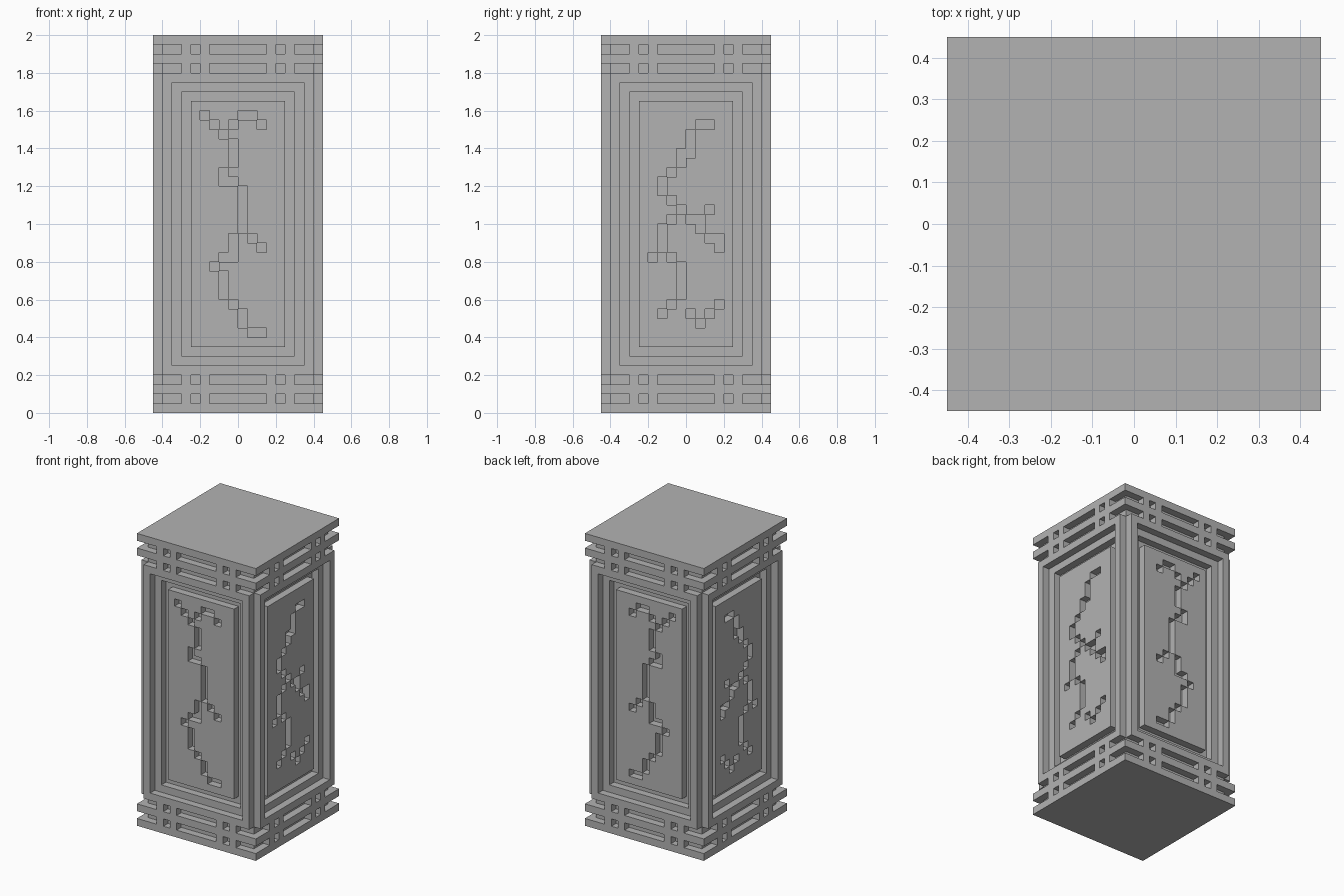
import bpy
import bmesh
from math import pi
from mathutils import Matrix, Vector

U = 0.05  # block size

if "Cube" in bpy.data.objects:
    bpy.data.objects.remove(bpy.data.objects["Cube"], do_unlink=True)

stone = bpy.data.materials.new("grey stone")
stone.use_nodes = True
GREY = (0.45, 0.45, 0.45, 1)
stone.diffuse_color = GREY
stone.node_tree.nodes["Principled BSDF"].inputs["Base Color"].default_value = GREY


def box(bm, x0, x1, y0, y1, z0, z1):
    """Add a box, its limits given in blocks."""
    lo, hi = Vector((x0, y0, z0)) * U, Vector((x1, y1, z1)) * U
    mat = Matrix.Translation((lo + hi) / 2) @ Matrix.Diagonal((*(hi - lo), 1))
    bmesh.ops.create_cube(bm, size=1, matrix=mat)


def frame(bm, half, z0, z1, y0, y1):
    """Rectangular border one block wide."""
    for s in (-half, half - 1):
        box(bm, s, s + 1, y0, y1, z0, z1)
    for z in (z0, z1 - 1):
        box(bm, 1 - half, half - 1, y0, y1, z, z + 1)


def finish(bm, name, turn=0):
    bm.transform(Matrix.Rotation(turn * pi / 2, 4, "Z"))
    mesh = bpy.data.meshes.new(name)
    bm.to_mesh(mesh)
    bm.free()
    mesh.materials.append(stone)
    bpy.context.collection.objects.link(bpy.data.objects.new(name, mesh))


def panel(bm, rows, top, flip):
    """Raised slab with the marked cells left open as a crack."""
    verts = {(x, z): bm.verts.new((x * U, -7 * U, z * U))
             for x in range(-5, 6) for z in range(7, 34)}
    for x in range(-5, 5):
        for z in range(7, 33):
            col = (-1 - x if flip else x) + 4
            row = top - z
            if 0 <= row < len(rows) and 0 <= col < 8 and rows[row][col] == "#":
                continue
            bm.faces.new([verts[c] for c in
                          ((x, z), (x + 1, z), (x + 1, z + 1), (x, z + 1))])
    loose = [v for v in bm.verts if not v.link_faces]
    bmesh.ops.delete(bm, geom=loose, context="VERTS")
    ext = bmesh.ops.extrude_face_region(bm, geom=bm.faces[:])
    moved = [g for g in ext["geom"] if isinstance(g, bmesh.types.BMVert)]
    bmesh.ops.translate(bm, verts=moved, vec=(0, -U, 0))


# Crack drawings, top row first
long_crack = (["#...##..", ".#.#..#.", "..#....."] + ["...#...."] * 3
              + ["..#.....", "..##...."] + ["....#..."] * 5
              + ["...#.#..", "...#..#.", "..##....", ".#......"]
              + ["..#....."] * 3 + ["...#...."] + ["....#..."] * 2
              + [".....##."])
forked_crack = ([".....##."] + ["....#..."] * 2 + ["...##...", "...#....", "..#....."]
                + [".#......"] * 2
                + ["..#.....", "...#..#.", "..#.##..", ".#...#..",
                   ".#....##", ".#.....#", "#.#....."]
                + ["...#...."] * 4 + ["..#....#", ".#..#.#.", ".....#.."])

# Solid core of the shaft
bm = bmesh.new()
box(bm, -7, 7, -7, 7, 4, 36)
finish(bm, "shaft_core")

# Slotted bands: a recessed core, two plates and small spacers
for name, base, plates, slots in (("base_band", 0, (0, 2), (1, 3)),
                                  ("top_band", 36, (37, 39), (36, 38))):
    bm = bmesh.new()
    box(bm, -8, 8, -8, 8, base, base + 4)
    for z in plates:
        box(bm, -9, 9, -9, 9, z, z + 1)
    finish(bm, name)
    for turn in range(4):
        bm = bmesh.new()
        for z in slots:
            for x in (-6, -4, 3, 5):
                box(bm, x, x + 1, -9, -8, z, z + 1)
        finish(bm, f"{name}_spacers_{turn}", turn)

# Four sides: stepped frames around a cracked panel
for turn, side in enumerate(("front", "right", "back", "left")):
    bm = bmesh.new()
    frame(bm, 8, 4, 36, -9, -7)
    finish(bm, f"{side}_outer_frame", turn)
    bm = bmesh.new()
    frame(bm, 7, 5, 35, -8, -7)
    finish(bm, f"{side}_inner_frame", turn)
    bm = bmesh.new()
    rows, top = ((long_crack, 31), (forked_crack, 30))[turn % 2]
    panel(bm, rows, top, flip=turn > 1)
    finish(bm, f"{side}_panel", turn)
